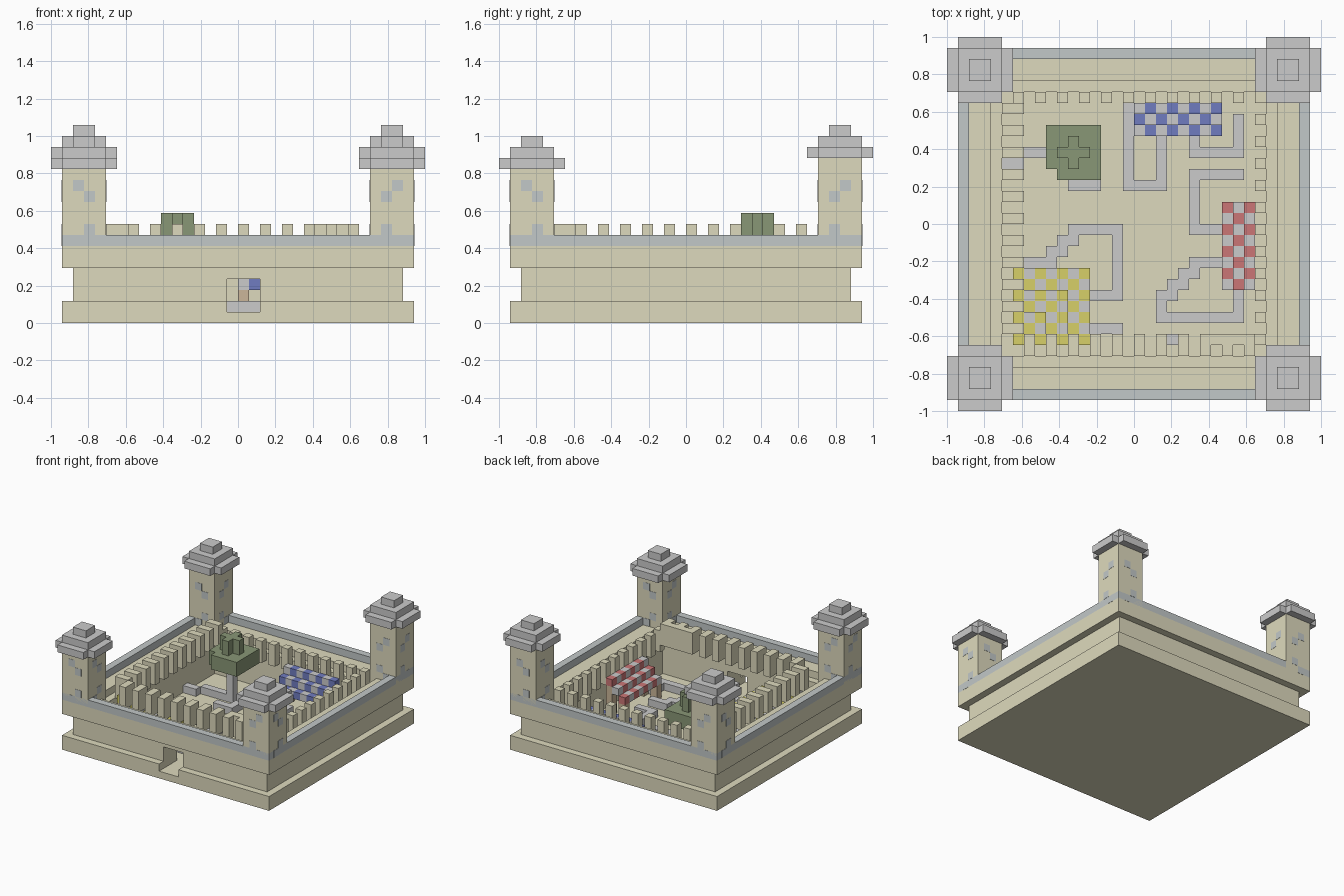
import bpy

if "Cube" in bpy.data.objects:
    bpy.data.objects.remove(bpy.data.objects["Cube"])

V = 1 / 17  # one block


def mat(name, rgb):
    m = bpy.data.materials.new(name)
    m.diffuse_color = (*rgb, 1)
    m.use_nodes = True
    m.node_tree.nodes["Principled BSDF"].inputs["Base Color"].default_value = m.diffuse_color
    return m


SAND = mat("sandstone", (0.73, 0.70, 0.51))
SLATE = mat("slate", (0.54, 0.58, 0.58))
LEAF = mat("leaf", (0.25, 0.31, 0.18))
WOOD = mat("wood", (0.60, 0.47, 0.32))
BLUE = mat("blue_cloth", (0.16, 0.20, 0.53))
RED = mat("red_cloth", (0.60, 0.18, 0.18))
YELLOW = mat("yellow_cloth", (0.68, 0.63, 0.14))
GREY = mat("grey_stone", (0.70, 0.70, 0.70))


def blocks(name, boxes, material):
    """One object from boxes (x0, x1, y0, y1, z0, z1) in block units."""
    verts, faces = [], []
    for x0, x1, y0, y1, z0, z1 in boxes:
        n = len(verts)
        verts += [(x * V, y * V, z * V) for z in (z0, z1)
                  for x, y in ((x0, y0), (x1, y0), (x1, y1), (x0, y1))]
        faces += [[n + i for i in f] for f in (
            (3, 2, 1, 0), (4, 5, 6, 7), (0, 1, 5, 4),
            (1, 2, 6, 5), (2, 3, 7, 6), (3, 0, 4, 7))]
    me = bpy.data.meshes.new(name)
    me.from_pydata(verts, [], faces)
    me.materials.append(material)
    ob = bpy.data.objects.new(name, me)
    bpy.context.collection.objects.link(ob)
    return ob


def ring(o, i, z0, z1, gate=False):
    """Square wall ring, optionally with the gate gap in front."""
    out = [(-o, o, i, o, z0, z1), (-o, -i, -i, i, z0, z1), (i, o, -i, i, z0, z1)]
    if gate:
        out += [(-o, -1, -o, -i, z0, z1), (2, o, -o, -i, z0, z1)]
    else:
        out.append((-o, o, -o, -i, z0, z1))
    return out


# Plinth, recessed band with gate tunnel, upper wall and stepped walkway
blocks("base_slab", [(-16, 16, -16, 16, 0, 1)], SAND)
blocks("base_rim", ring(16, 12, 1, 2, True), SAND)
blocks("lower_wall", ring(15, 12, 2, 4, True) + ring(15, 12, 4, 5), SAND)
blocks("upper_wall", ring(16, 12, 5, 6) + ring(16, 13, 6, 7), SAND)
blocks("parapet", ring(16, 15, 7, 8), SLATE)

# Inner merlons: tall on left and front, lower on right and back
merlons = []
for k in range(-10, 11, 2):
    merlons += [(-12, -10, k, k + 1, 6, 9), (k, k + 1, -12, -10, 6, 9)]
for k in range(-11, 12, 2):
    merlons += [(11, 12, k, k + 1, 5, 8), (k, k + 1, 11, 12, 5, 8)]
merlons += [(7, 8, -11, -10, 6, 9), (9, 10, -11, -10, 6, 9)]
blocks("inner_merlons", merlons, SAND)

# Corner towers with stepped caps; the back pair is one block taller
for side, sx in (("left", -1), ("right", 1)):
    for end, sy, top in (("front", -1, 14), ("back", 1, 15)):
        cx, cy = 14 * sx, 14 * sy

        def centred(a, b, z0, z1):
            return (cx - a, cx + a, cy - b, cy + b, z0, z1)

        blocks(f"{end}_{side}_tower", [centred(2, 2, 5, top)], SAND)
        blocks(f"{end}_{side}_tower_cap", [
            centred(3, 2, top, top + 1),
            (cx - 2, cx + 2, cy - 3, cy - 2, top, top + 1),
            (cx - 2, cx + 2, cy + 2, cy + 3, top, top + 1),
            centred(2, 2, top + 1, top + 2), centred(1, 1, top + 2, top + 3)], GREY)
        # Slate stones set in each tower face
        e, stones = 0.03, []
        for z, outer in ((7, 1), (8, 0), (11, 0), (12, 1)):
            ax = cx + (0 if outer == (sx > 0) else -1)
            ay = cy + (0 if outer == (sy > 0) else -1)
            for s in (-1, 1):
                fx, fy = cx + 2 * s, cy + 2 * s
                stones += [(ax, ax + 1, fy - e, fy + e, z, z + 1),
                           (fx - e, fx + e, ay, ay + 1, z, z + 1)]
        blocks(f"{end}_{side}_tower_stones", stones, SLATE)

# Raised stone paths: x0, x1, y0, y1
paths = [
    (-1, 0, 3, 12), (0, 3, 3, 4), (2, 3, 4, 8),
    (5, 6, 6, 8), (6, 10, 6, 7), (9, 10, 7, 10),
    (5, 10, 4, 5), (5, 6, -1, 4), (6, 8, -1, 0),
    (5, 8, -4, -3), (4, 6, -5, -4), (3, 5, -6, -5), (2, 4, -7, -6),
    (2, 3, -9, -7), (3, 10, -9, -8), (9, 10, -8, -6), (3, 5, -11, -10),
    (-6, -1, -1, 0), (-2, -1, -7, -1), (-4, -2, -7, -6),
    (-7, -5, -2, -1), (-8, -6, -3, -2), (-10, -7, -4, -3),
    (-4, -1, -10, -9), (-6, -3, 3, 4), (-4, -3, 4, 6),
    (-10, -6, 6, 7), (-12, -10, 5, 6)]
blocks("paths", [(*p, 1, 2) for p in paths], GREY)

# Tree
blocks("tree_trunk", [(-6, -5, 6, 7, 1, 6)], GREY)
blocks("tree_leaves", [
    (-8, -3, 5, 9, 6, 8), (-7, -3, 4, 5, 6, 8), (-7, -4, 6, 7, 8, 10),
    (-6, -5, 5, 6, 8, 10), (-6, -5, 7, 8, 8, 10)], LEAF)


# Market stalls: checkered stepped canopies on wooden posts
def stall(name, xs, ys, top, cloth, parity, legs):
    for part, m, p in (("cloth", cloth, parity), ("light_cloth", GREY, 1 - parity)):
        blocks(f"{name}_{part}", [
            (x, x + 1, y, y + 1, top(x, y) - 1, top(x, y))
            for x in xs for y in ys if (x + y) % 2 == p], m)
    blocks(f"{name}_posts", [
        (x, x + 1, y, y + 1, 1, top(x, y) - 1) for x, y in legs], WOOD)


stall("blue_stall", range(0, 8), range(8, 11), lambda x, y: y - 4, BLUE, 1,
      [(0, 8), (7, 8), (0, 10), (7, 10)])
stall("red_stall", range(8, 11), range(-6, 2), lambda x, y: x - 4, RED, 1,
      [(8, -6), (8, 1), (10, -6), (10, 1)])
stall("yellow_stall", range(-11, -4), range(-11, -4),
      lambda x, y: 4 + (-5 - max(x, y)) // 2, YELLOW, 0,
      [(-5, -5), (-5, -11), (-11, -5), (-11, -11)])
